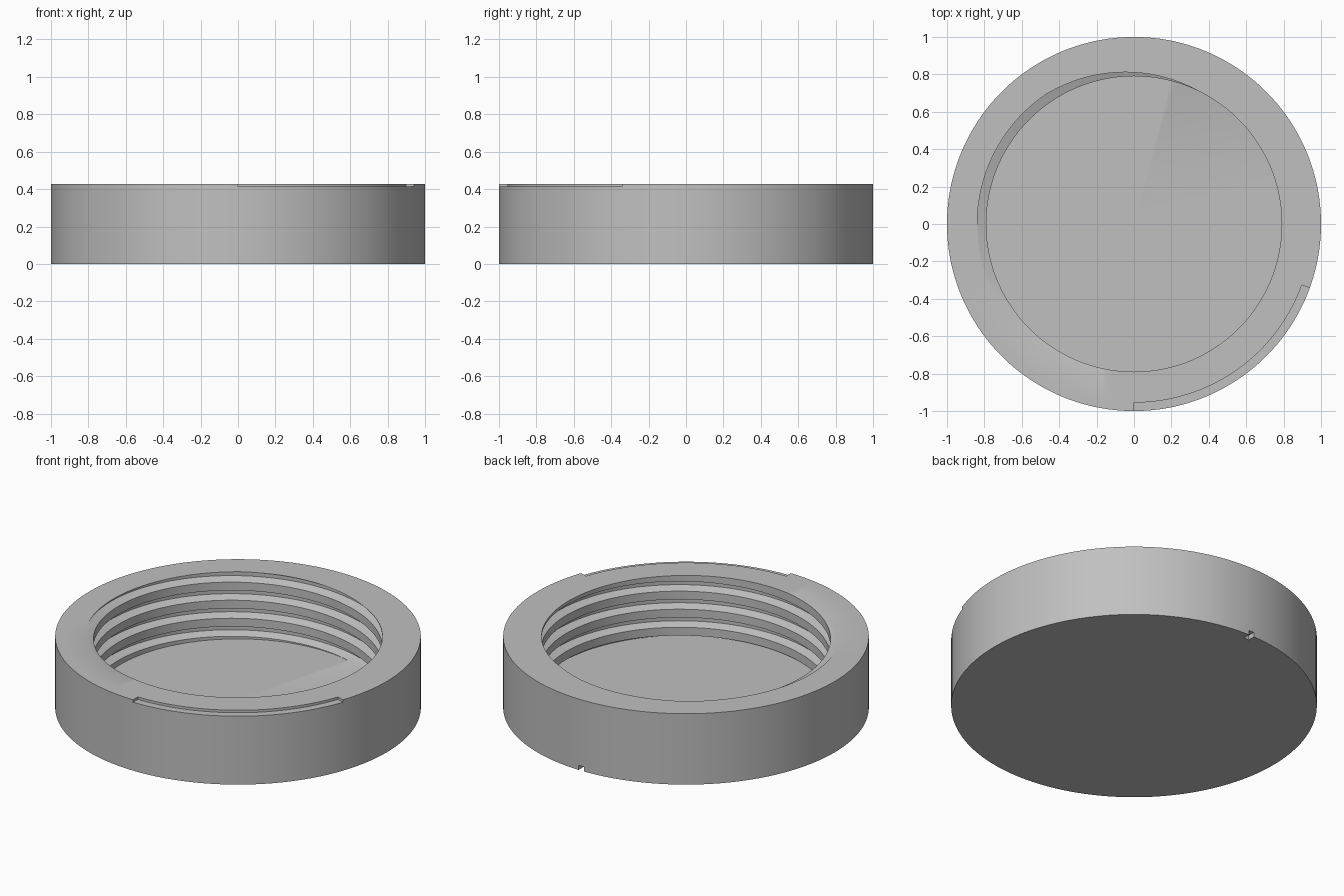
import bpy, bmesh, math

if "Cube" in bpy.data.objects:
    bpy.data.objects.remove(bpy.data.objects["Cube"], do_unlink=True)

TOP, FLOOR = 0.428, 0.045          # rim height and inside floor height
CREST, ROOT = 0.79, 0.838          # thread radii
PITCH, UPPER, FLAT, LOWER = 0.109, 0.018, 0.024, 0.017
STEP_R = 0.955                     # inner radius of the rim and base notches
RIM_DEPTH, BASE_DEPTH = 0.015, 0.028


def thread_points(angle):
    """Section of the threaded wall at one angle, from floor to rim."""
    edge = TOP + PITCH * (angle - 65) / 360
    raw = []
    for turn in range(-6, 3):
        top = edge + turn * PITCH
        raw += [(CREST, top - UPPER - FLAT - LOWER), (ROOT, top - UPPER - FLAT),
                (ROOT, top - UPPER), (CREST, top)]

    def radius(z):
        for (r0, z0), (r1, z1) in zip(raw, raw[1:]):
            if z0 <= z <= z1:
                return r0 + (r1 - r0) * (z - z0) / (z1 - z0)
        return CREST

    points = []
    for r, z in raw:
        if z < FLOOR:
            r, z = radius(FLOOR), FLOOR
        elif z > TOP:
            r, z = radius(TOP), TOP
        points.append((r, z))
    return points


def section(angle, rim_cut, base_cut):
    """Whole cross-section, from the middle of the floor to the middle of the base."""
    d = RIM_DEPTH if rim_cut else 0
    b = BASE_DEPTH if base_cut else 0
    return ([(0, FLOOR)] + thread_points(angle) +
            [(STEP_R, TOP), (STEP_R, TOP - d), (1, TOP - d),
             (1, b), (STEP_R, b), (STEP_R, 0), (0, 0)])


# Angles, with doubled sections where a notch begins or ends
columns = []
for a in sorted(set(range(-90, 271, 2)) | {89, 91}):
    if a in (89, 91):
        states = [(False, a == 91), (False, a == 89)]
    elif a == -20:
        states = [(True, False), (False, False)]
    elif a == 270:
        states = [(False, False), (True, False)]
    else:
        states = [(a < -20, a == 90)]
    columns += [(a, rim, base) for rim, base in states]

# Sweep the section around the axis
bm = bmesh.new()
rings = []
for a, rim, base in columns:
    c, s = math.cos(math.radians(a)), math.sin(math.radians(a))
    rings.append([bm.verts.new((r * c, r * s, z)) for r, z in section(a, rim, base)])
for p, q in zip(rings, rings[1:]):
    for k in range(len(p) - 1):
        bm.faces.new((p[k], p[k + 1], q[k + 1], q[k]))
bmesh.ops.remove_doubles(bm, verts=bm.verts, dist=0.00002)
bmesh.ops.dissolve_degenerate(bm, edges=bm.edges, dist=0.00002)
bmesh.ops.recalc_face_normals(bm, faces=bm.faces)

mesh = bpy.data.meshes.new("threaded_cap")
bm.to_mesh(mesh)
bm.free()
cap = bpy.data.objects.new("threaded_cap", mesh)
bpy.context.collection.objects.link(cap)

# Plain grey material
grey = bpy.data.materials.new("light grey")
grey.use_nodes = True
colour = (0.53, 0.53, 0.53, 1)
grey.diffuse_color = colour
grey.node_tree.nodes["Principled BSDF"].inputs["Base Color"].default_value = colour
mesh.materials.append(grey)

bpy.ops.object.select_all(action="DESELECT")
cap.select_set(True)
bpy.context.view_layer.objects.active = cap
bpy.ops.object.shade_smooth_by_angle(angle=math.radians(25))
